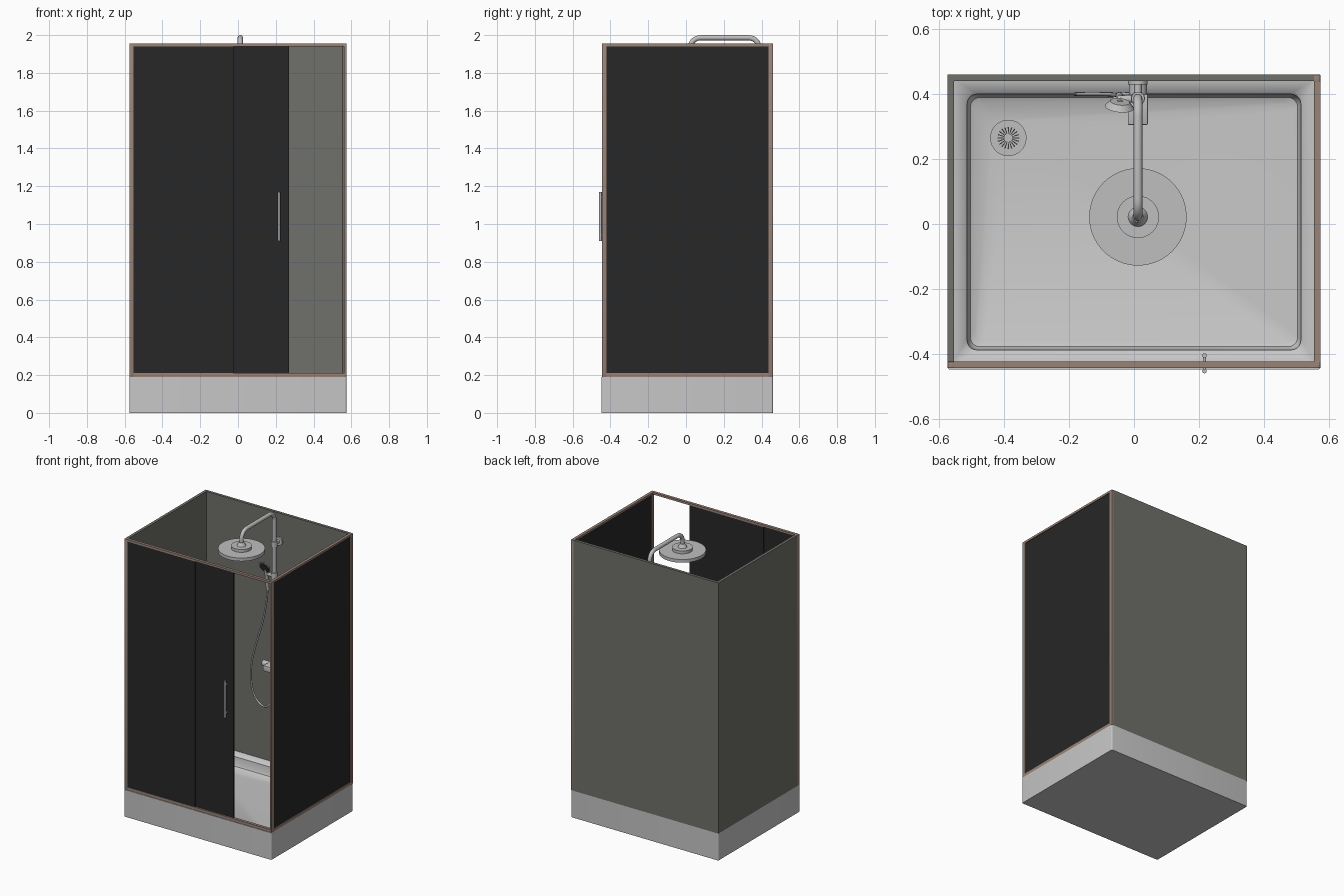
import bpy, bmesh, math
from mathutils import Vector

if "Cube" in bpy.data.objects:
    bpy.data.objects.remove(bpy.data.objects["Cube"])


def material(name, rgb):
    m = bpy.data.materials.new(name)
    m.use_nodes = True
    m.diffuse_color = (*rgb, 1)
    m.node_tree.nodes["Principled BSDF"].inputs["Base Color"].default_value = (*rgb, 1)
    return m


WHITE = material("tray grey", (0.57, 0.57, 0.57))
CHROME = material("chrome grey", (0.52, 0.52, 0.52))
GLASS = material("dark glass", (0.02, 0.02, 0.02))
WALL = material("wall grey", (0.16, 0.163, 0.145))
FRAME = material("brown frame", (0.32, 0.23, 0.19))
DARK = material("nozzle dark", (0.04, 0.04, 0.04))

X, BACK, FRONT = 0.574, 0.46, -0.444   # enclosure extents
BASE, TOP, T = 0.19, 1.956, 0.02       # tray top, wall top, wall thickness


def finish(name, bm, mat, smooth=False):
    bmesh.ops.recalc_face_normals(bm, faces=bm.faces)
    me = bpy.data.meshes.new(name)
    bm.to_mesh(me)
    bm.free()
    ob = bpy.data.objects.new(name, me)
    bpy.context.collection.objects.link(ob)
    me.materials.append(mat)
    if smooth:
        bpy.ops.object.select_all(action="DESELECT")
        ob.select_set(True)
        bpy.context.view_layer.objects.active = ob
        bpy.ops.object.shade_smooth_by_angle(angle=math.radians(35))
    return ob


def box(name, lo, hi, mat, bevel=0):
    bm = bmesh.new()
    bmesh.ops.create_cube(bm, size=1)
    for v in bm.verts:
        v.co = [(a + b) / 2 + c * (b - a) for a, b, c in zip(lo, hi, v.co)]
    if bevel:
        bmesh.ops.bevel(bm, geom=bm.edges[:], offset=bevel, segments=2,
                        affect="EDGES", profile=0.5)
    return finish(name, bm, mat, bevel > 0)


def rod(name, a, b, r, mat=CHROME, r2=None, sides=32):
    a, b = Vector(a), Vector(b)
    bm = bmesh.new()
    bmesh.ops.create_cone(bm, cap_ends=True, segments=sides, radius1=r,
                          radius2=r if r2 is None else r2, depth=(b - a).length)
    rot = (b - a).to_track_quat("Z", "Y")
    for v in bm.verts:
        v.co = rot @ v.co + (a + b) / 2
    return finish(name, bm, mat, True)


def tube(name, points, r, kind="POLY"):
    cu = bpy.data.curves.new(name, "CURVE")
    cu.dimensions = "3D"
    cu.bevel_depth, cu.bevel_resolution, cu.use_fill_caps = r, 5, True
    sp = cu.splines.new(kind)
    sp.points.add(len(points) - 1)
    for p, co in zip(sp.points, points):
        p.co = (*co, 1)
    if kind == "NURBS":
        sp.order_u, sp.use_endpoint_u, sp.resolution_u = 4, True, 8
    ob = bpy.data.objects.new(name, cu)
    bpy.context.collection.objects.link(ob)
    cu.materials.append(CHROME)
    bpy.ops.object.select_all(action="DESELECT")
    ob.select_set(True)
    bpy.context.view_layer.objects.active = ob
    bpy.ops.object.convert(target="MESH")
    bpy.ops.object.shade_smooth_by_angle(angle=math.radians(50))


# Shower tray: rounded rectangles bridged down to a drain ring
DRAIN = Vector((-0.387, 0.265, 0.09))
CY, HY, STEPS = 0.006, 0.454, 6


def rounded_ring(bm, inset, r, z):
    ring = []
    for c in range(4):
        sx, sy = ((1, 1), (-1, 1), (-1, -1), (1, -1))[c]
        for k in range(STEPS):
            a = math.pi / 2 * (c + k / (STEPS - 1))
            ring.append(bm.verts.new((sx * (X - inset - r) + r * math.cos(a),
                                      CY + sy * (HY - inset - r) + r * math.sin(a), z)))
    return ring


bm = bmesh.new()
rings = [rounded_ring(bm, *p) for p in (
    (0, 0.008, 0), (0, 0.008, BASE), (0.024, 0.008, BASE), (0.054, 0.03, 0.176),
    (0.060, 0.03, 0.17), (0.064, 0.03, 0.12), (0.070, 0.03, 0.107), (0.084, 0.03, 0.1))]
n = 4 * STEPS
rings.append([bm.verts.new(DRAIN + Vector((math.cos(a), math.sin(a), 0)) * 0.058)
              for a in [math.tau * (i + 0.5) / n for i in range(n)]])
for r0, r1 in zip(rings, rings[1:]):
    for i in range(n):
        j = (i + 1) % n
        bm.faces.new((r0[i], r0[j], r1[j], r1[i]))
bm.faces.new(rings[0])
bm.faces.new(rings[-1])
finish("shower_tray", bm, WHITE, True)

# Drain cover with radial slots
rod("drain_cover", DRAIN, DRAIN + Vector((0, 0, 0.008)), 0.056)
bm = bmesh.new()
for i in range(20):
    a = math.tau * i / 20
    u, w = Vector((math.cos(a), math.sin(a), 0)), Vector((-math.sin(a), math.cos(a), 0))
    c = DRAIN + Vector((0, 0, 0.009))
    bm.faces.new([bm.verts.new(c + u * d + w * s) for d, s in
                  ((0.012, -0.001), (0.034, -0.002), (0.034, 0.002), (0.012, 0.001))])
finish("drain_slots", bm, DARK)

# Solid walls at the back and the -x side
box("back_wall", (-X, BACK - T, BASE), (X - T, BACK, TOP), WALL)
box("side_wall", (-X, FRONT + T, BASE), (-X + T, BACK - T, TOP), WALL)

# Brown frame around the front and the +x side
box("front_post_outer", (-X, FRONT, BASE), (-X + 0.022, FRONT + T, TOP), FRAME, 0.002)
box("front_post_corner", (X - 0.014, FRONT, BASE), (X, FRONT + 0.024, TOP), FRAME, 0.002)
box("back_post", (X - T, BACK - 0.024, BASE), (X, BACK, TOP), FRAME, 0.002)
for part, z0, z1 in (("bottom", BASE, BASE + 0.02), ("top", TOP - 0.015, TOP)):
    box("front_rail_" + part, (-X + 0.02, FRONT, z0), (X - 0.012, FRONT + T, z1), FRAME)
    box("side_rail_" + part, (X - T, FRONT + 0.02, z0), (X, BACK - 0.022, z1), FRAME)

# Dark glass: fixed front pane, sliding door behind it, side pane
Z0, Z1 = BASE + 0.018, TOP - 0.013
box("fixed_front_pane", (-X + 0.02, -0.441, Z0), (-0.025, -0.435, Z1), GLASS)
box("sliding_door", (-0.306, -0.433, Z0), (0.27, -0.427, Z1), GLASS)
box("side_pane", (X - 0.012, FRONT + 0.022, Z0), (X - 0.005, BACK - 0.022, Z1), GLASS)

# Door handle on both faces
for side, y in (("outer", -0.453), ("inner", -0.405)):
    rod("door_handle_" + side, (0.217, y, 0.91), (0.217, y, 1.17), 0.007)
for z in (0.94, 1.14):
    rod("handle_standoff", (0.217, -0.453, z), (0.217, -0.405, z), 0.005, sides=16)

# Shower column with an arched arm
CX, Y0, Y1, ZT, R = 0.012, 0.387, 0.022, 1.986, 0.055
arc = [math.radians(a) for a in range(0, 91, 10)]
path = [(CX, Y0, 0.9)]
path += [(CX, Y0 - R + R * math.cos(a), ZT - R + R * math.sin(a)) for a in arc]
path += [(CX, Y1 + R - R * math.sin(a), ZT - R + R * math.cos(a)) for a in arc]
path += [(CX, Y1, 1.89)]
tube("shower_column", path, 0.014)

# Overhead rain shower
rod("rain_head", (CX, Y1, 1.845), (CX, Y1, 1.868), 0.15, sides=64)
rod("rain_head_cap", (CX, Y1, 1.868), (CX, Y1, 1.888), 0.065, sides=48)
rod("rain_head_neck", (CX, Y1, 1.888), (CX, Y1, 1.912), 0.03, r2=0.016)

# Wall bracket and slider
rod("wall_bracket", (CX, Y0, 1.76), (CX, BACK - T, 1.76), 0.012)
rod("bracket_flange", (CX, 0.43, 1.76), (CX, BACK - T, 1.76), 0.03)
rod("bracket_collar", (CX, Y0, 1.74), (CX, Y0, 1.78), 0.02)
rod("slider_collar", (CX, Y0, 1.51), (CX, Y0, 1.56), 0.022)
rod("slider_arm", (CX, Y0, 1.535), (-0.05, 0.383, 1.535), 0.012)

# Hand shower
HEAD = Vector((-0.045, 0.36, 1.585))
AIM = Vector((-0.1, -0.9, -0.35)).normalized()
rod("hand_shower_grip", (-0.045, 0.395, 1.42), HEAD - AIM * 0.012, 0.011)
rod("hand_shower_head", HEAD - AIM * 0.018, HEAD, 0.03, r2=0.045)
rod("hand_shower_face", HEAD, HEAD + AIM * 0.003, 0.036, DARK)

# Hose hanging in a loop down to the mixer
tube("shower_hose", [(-0.045, 0.395, 1.42), (-0.06, 0.4, 1.25), (-0.14, 0.4, 1.02),
                     (-0.19, 0.4, 0.82), (-0.17, 0.4, 0.62), (-0.03, 0.4, 0.54),
                     (0.012, 0.4, 0.72), (0.012, 0.395, 0.88)], 0.006, "NURBS")

# Mixer with tap knob and shelf-like spout
box("mixer_body", (CX - 0.031, 0.305, 0.885), (CX + 0.031, 0.4, 0.925), CHROME, 0.004)
rod("mixer_mount", (CX, 0.39, 0.905), (CX, BACK - T, 0.905), 0.028)
rod("mixer_knob", (-0.065, 0.375, 0.905), (-0.015, 0.375, 0.905), 0.02)
